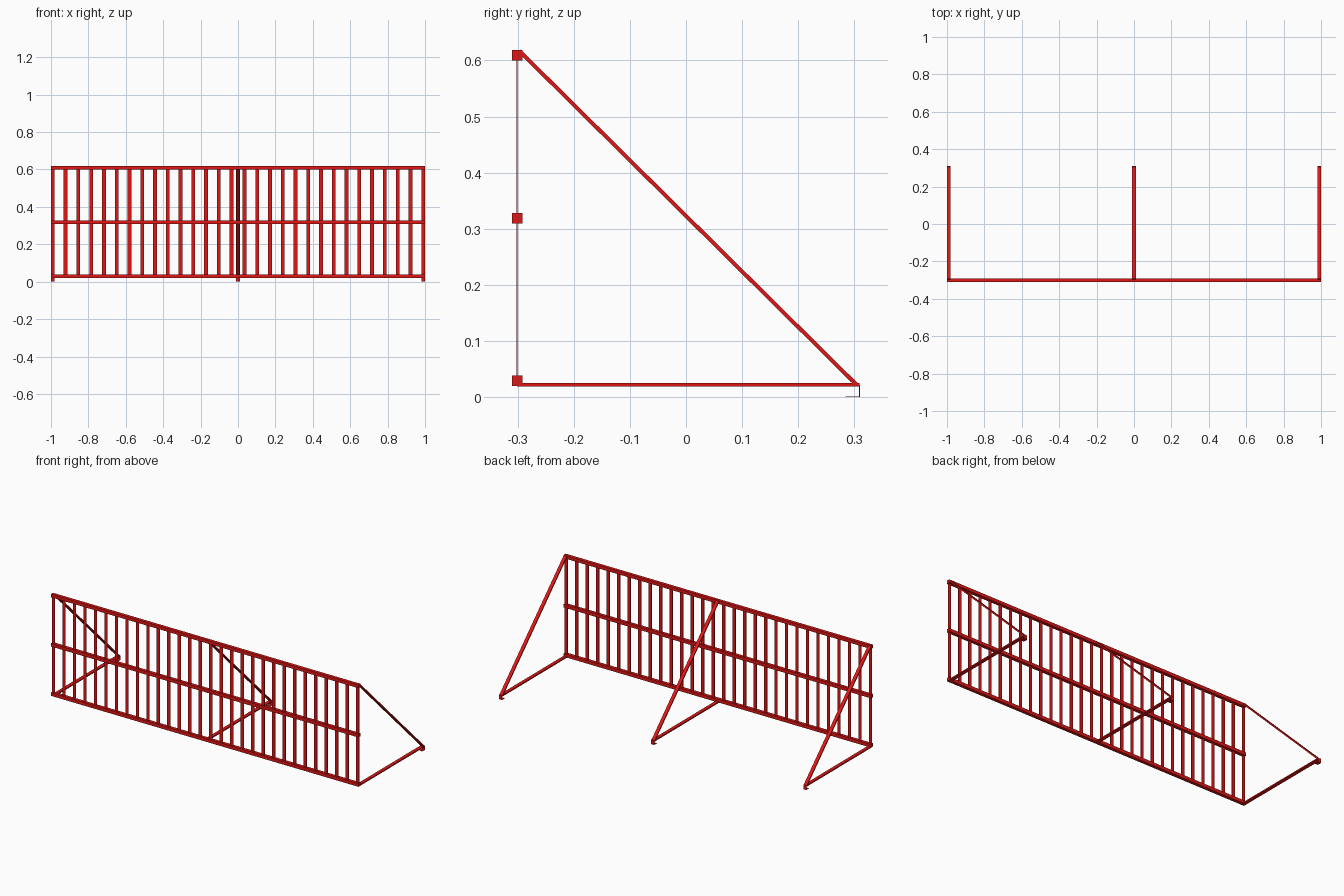
import bpy, math

if "Cube" in bpy.data.objects:
    bpy.data.objects.remove(bpy.data.objects["Cube"])

red = bpy.data.materials.new("red_paint")
red.diffuse_color = (0.75, 0.008, 0.008, 1)
red.use_nodes = True
red.node_tree.nodes["Principled BSDF"].inputs["Base Color"].default_value = red.diffuse_color


def box(name, loc, size, tilt=0.0):
    """Box of given size, optionally tilted about x."""
    bpy.ops.mesh.primitive_cube_add(size=1, location=loc)
    ob = bpy.context.object
    ob.name = name
    ob.scale = size
    ob.rotation_euler.x = tilt
    ob.data.materials.append(red)
    return ob


FRONT = -0.301   # plane of the fence panel
W = 0.02         # strip width

# Three square horizontal rails
for name, z in (("bottom_rail", 0.029), ("middle_rail", 0.319), ("top_rail", 0.609)):
    box(name, (0, FRONT, z), (2, 0.019, 0.019))

# Thin flat upright slats, repeated along the panel
slat = box("upright_slats", (-0.99, FRONT, 0.319), (W, 0.002, 0.58))
arr = slat.modifiers.new("repeat", 'ARRAY')
arr.count = 30
arr.use_relative_offset = False
arr.use_constant_offset = True
arr.constant_offset_displace = (1.98 / 29 / W, 0, 0)

# Three rear supports: floor bar, diagonal brace and an L-shaped thin foot
y0, z0, y1, z1 = -0.297, 0.617, 0.304, 0.022
length = math.hypot(y1 - y0, z1 - z0)
angle = math.atan2(z1 - z0, y1 - y0)
for side, x in (("left", -0.99), ("middle", 0), ("right", 0.99)):
    box(side + "_floor_bar", (x, 0.004, 0.022), (W, 0.611, 0.007))
    box(side + "_diagonal_brace", (x, (y0 + y1) / 2, (z0 + z1) / 2),
        (W, length, 0.007), angle)
    box(side + "_foot_upright", (x, 0.309, 0.011), (W, 0.0015, 0.022))
    box(side + "_foot_pad", (x, 0.297, 0.0007), (W, 0.025, 0.0014))
